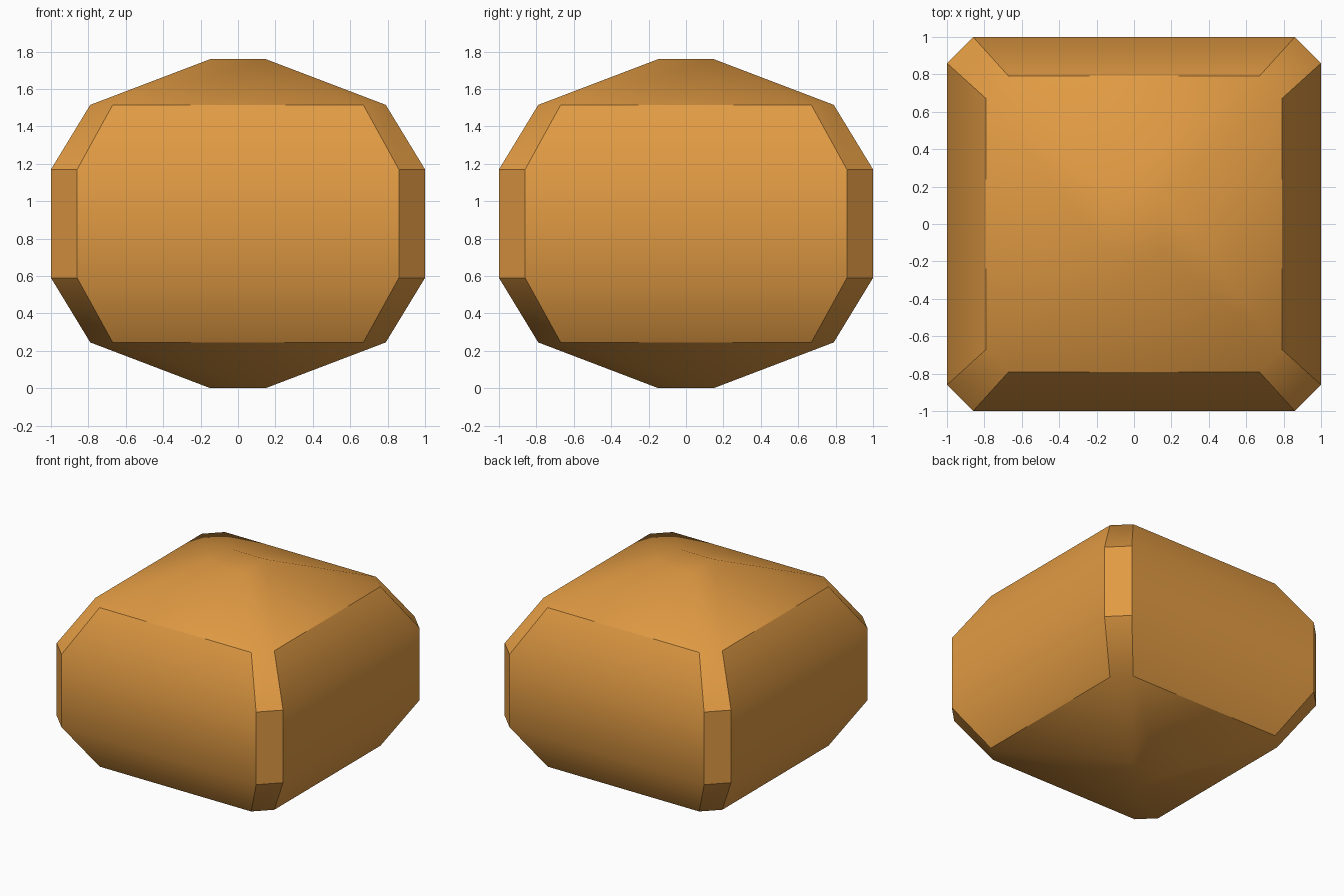
import bpy, bmesh, math

if "Cube" in bpy.data.objects:
    bpy.data.objects.remove(bpy.data.objects["Cube"])

# One flat colour
amber = bpy.data.materials.new("amber")
amber.diffuse_color = (0.75, 0.325, 0.056, 1)
amber.use_nodes = True
amber.node_tree.nodes["Principled BSDF"].inputs["Base Color"].default_value = amber.diffuse_color

# Horizontal sections of the stone: (height, half width, half width of the flat side)
LOWER = [(0.245, 0.79, 0.67), (0.59, 1.0, 0.86)]
HEIGHT, CAP = 1.76, 0.147
SECTIONS = LOWER + [(HEIGHT - z, w, f) for z, w, f in reversed(LOWER)]

bm = bmesh.new()


def ring(z, w, f):
    """Square with cut corners, two points per corner, counter-clockwise."""
    pts = []
    for sx, sy in ((1, 1), (-1, 1), (-1, -1), (1, -1)):
        pair = [(sx * w, sy * f, z), (sx * f, sy * w, z)]
        pts += pair if sx * sy > 0 else pair[::-1]
    return [bm.verts.new(p) for p in pts]


def cap(loop, z):
    """Low pyramid closing a ring with a small flat square."""
    sq = [bm.verts.new((sx * CAP, sy * CAP, z))
          for sx, sy in ((1, 1), (-1, 1), (-1, -1), (1, -1))]
    bm.faces.new(sq)
    for i in range(4):
        j = (i + 1) % 4
        bm.faces.new((loop[2 * i], loop[2 * i + 1], sq[i]))
        bm.faces.new((loop[2 * i + 1], loop[2 * j], sq[j], sq[i]))


# Side walls and cut corners
rings = [ring(*s) for s in SECTIONS]
for a, b in zip(rings, rings[1:]):
    for i in range(8):
        j = (i + 1) % 8
        bm.faces.new((a[i], a[j], b[j], b[i]))

# Bottom and top pyramids
cap(rings[0], 0)
cap(rings[-1], HEIGHT)

bmesh.ops.recalc_face_normals(bm, faces=bm.faces[:])
mesh = bpy.data.meshes.new("cut_stone")
bm.to_mesh(mesh)
bm.free()
mesh.materials.append(amber)
stone = bpy.data.objects.new("cut_stone", mesh)
bpy.context.collection.objects.link(stone)

# Smooth within each facet group, sharp between them
bpy.context.view_layer.objects.active = stone
stone.select_set(True)
bpy.ops.object.shade_smooth_by_angle(angle=math.radians(35))
